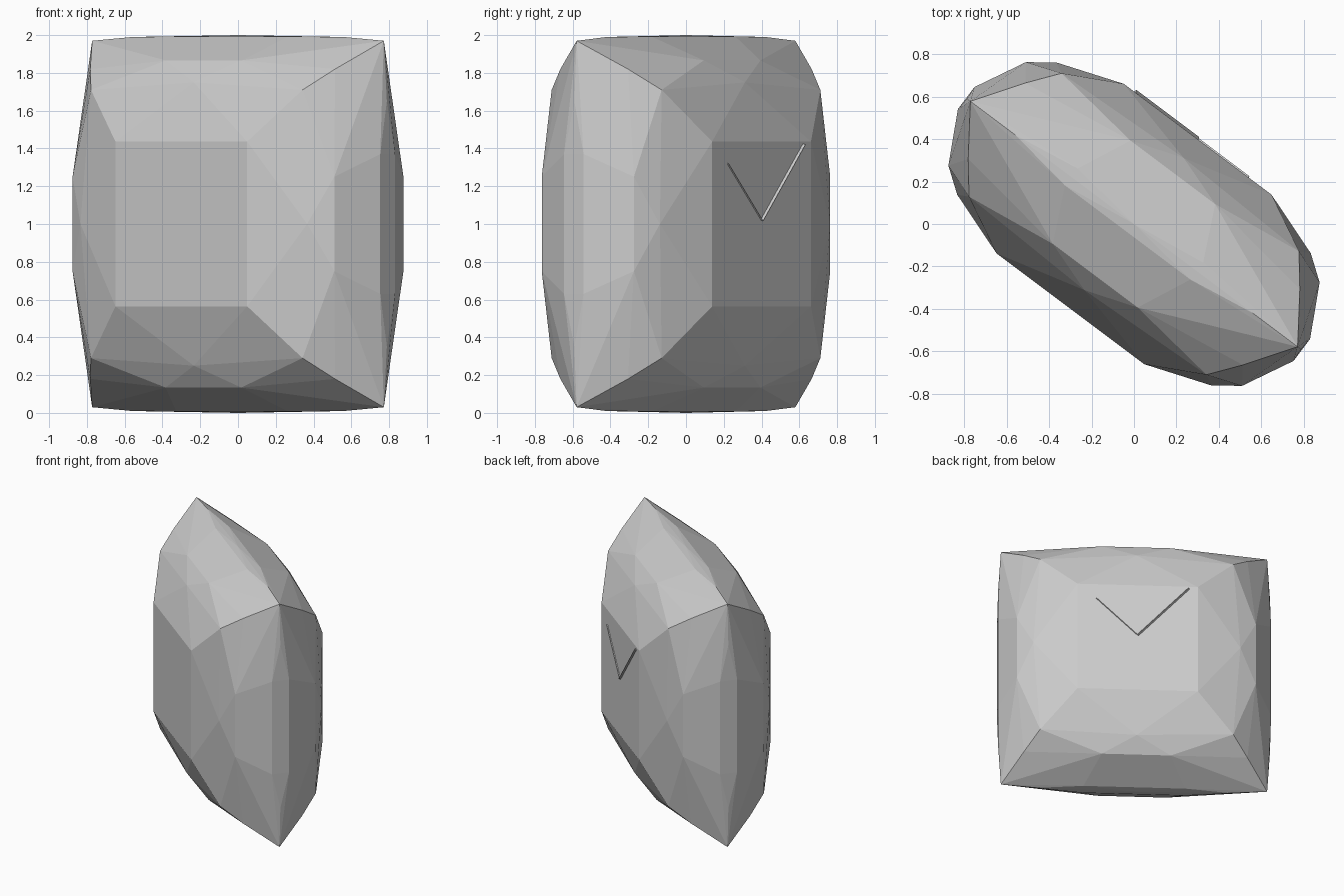
import bpy, bmesh, math
from itertools import product
from mathutils import Vector

if "Cube" in bpy.data.objects:
    bpy.data.objects.remove(bpy.data.objects["Cube"])

ANGLE = -math.atan2(0.6, 0.8)   # the stone stands turned about z


def make_object(name, bm):
    bmesh.ops.recalc_face_normals(bm, faces=bm.faces)
    mesh = bpy.data.meshes.new(name)
    bm.to_mesh(mesh)
    bm.free()
    ob = bpy.data.objects.new(name, mesh)
    bpy.context.collection.objects.link(ob)
    ob.location = (0, 0, 1)
    ob.rotation_euler = (0, 0, ANGLE)
    return ob


# Faceted cushion stone: (width, height, depth) seeds, mirrored on every axis
seeds = [
    (0.436, 0.436, 0.50),                          # flat panel corner
    (0.75, 0.0, 0.39), (0.0, 0.75, 0.39),          # bevel midpoints
    (0.866, 0.25, 0.305), (0.25, 0.866, 0.305),    # outer bevel
    (0.70, 0.71, 0.364), (0.81, 0.82, 0.224),      # diagonal facets
    (0.965, 0.97, 0.0),                            # sharp corners
    (0.99, 0.37, 0.065), (0.37, 0.992, 0.05),      # rim strips
    (0.70, 0.99, 0.0), (0.985, 0.65, 0.0),
    (0.0, 1.0, 0.0),
]
points = set()
for (w, h, d) in seeds:
    for a, b, c in product((-1, 1), repeat=3):
        points.add((a * w + 0.0, c * d + 0.0, b * h + 0.0))
bm = bmesh.new()
for p in sorted(points):
    bm.verts.new(p)
res = bmesh.ops.convex_hull(bm, input=bm.verts)
loose = [v for v in bm.verts if not v.link_faces]
bmesh.ops.delete(bm, geom=loose, context='VERTS')
bmesh.ops.dissolve_limit(bm, angle_limit=math.radians(0.5),
                         verts=bm.verts, edges=bm.edges)
make_object("faceted_stone", bm)


# Thin V-shaped ridge on the back panel
def ridge(name, start, end, width, height):
    s, e = (Vector((p[0], 0.495, p[1])) for p in (start, end))
    side = (e - s).cross(Vector((0, 1, 0))).normalized() * width / 2
    out = Vector((0, height, 0))
    bm = bmesh.new()
    a, b, c = (bm.verts.new(p) for p in (s - side, s + side, s + out))
    d, f, g = (bm.verts.new(p) for p in (e - side, e + side, e + out))
    for face in ((a, b, c), (d, g, f), (a, d, f, b), (b, f, g, c), (c, g, d, a)):
        bm.faces.new(face)
    make_object(name, bm)


ridge("ridge_long", (0, 0.02), (-0.37, 0.42), 0.02, 0.018)
ridge("ridge_short", (0, 0.02), (0.30, 0.32), 0.01, 0.012)
